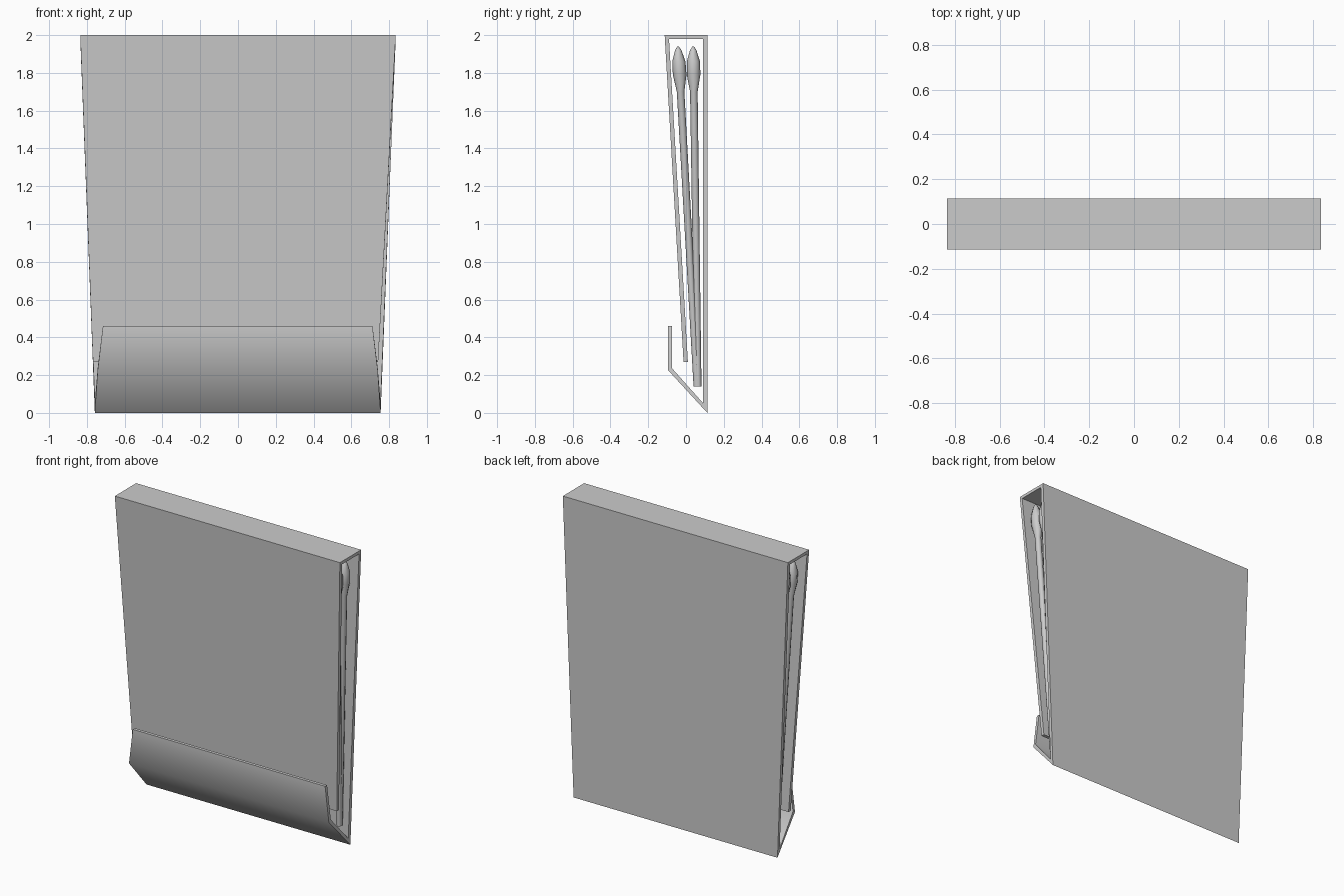
import bpy, bmesh, math
from mathutils import Vector

if "Cube" in bpy.data.objects:
    bpy.data.objects.remove(bpy.data.objects["Cube"])


def make_object(name, bm, angle):
    bmesh.ops.recalc_face_normals(bm, faces=bm.faces)
    mesh = bpy.data.meshes.new(name)
    bm.to_mesh(mesh)
    bm.free()
    obj = bpy.data.objects.new(name, mesh)
    bpy.context.collection.objects.link(obj)
    bpy.ops.object.select_all(action='DESELECT')
    obj.select_set(True)
    bpy.context.view_layer.objects.active = obj
    bpy.ops.object.shade_smooth_by_angle(angle=math.radians(angle))
    return obj


# folded cover: (outer y, z), (inner y, z), left x, right x at every fold
folds = [
    ((-0.013, 0.27), (0.010, 0.27), -0.768, 0.742),   # front panel, lower edge
    ((-0.113, 2.00), (-0.090, 1.98), -0.835, 0.835),  # top front fold
    ((0.113, 2.00), (0.090, 1.98), -0.835, 0.835),    # top back fold
    ((0.113, 0.00), (0.090, 0.052), -0.758, 0.755),   # bottom fold
    ((-0.094, 0.225), (-0.073, 0.235), -0.743, 0.740),  # striker fold
    ((-0.094, 0.46), (-0.073, 0.46), -0.715, 0.712),  # striker flap edge
]
bm = bmesh.new()
rings = []
for outer, inner, left, right in folds:
    corners = [(left, *outer), (right, *outer), (right, *inner), (left, *inner)]
    rings.append([bm.verts.new(c) for c in corners])
for a, b in zip(rings, rings[1:]):
    for i in range(4):
        j = (i + 1) % 4
        bm.faces.new((a[i], a[j], b[j], b[i]))
bm.faces.new(rings[0])
bm.faces.new(rings[-1])
make_object("cover", bm, 50)

# match: radius profile swept from stick end to head tip (z, radius)
PROFILE = [(0.14, 0.018), (1.70, 0.020), (1.79, 0.036),
           (1.86, 0.035), (1.92, 0.017), (1.94, 0.004)]
SIDES = 8


def add_match(bm, bottom, top):
    loops = []
    for z, r in PROFILE:
        c = bottom.lerp(top, (z - bottom.z) / (top.z - bottom.z))
        loops.append([bm.verts.new((c.x + r * math.cos(k * math.tau / SIDES),
                                    c.y + r * math.sin(k * math.tau / SIDES), z))
                      for k in range(SIDES)])
    for a, b in zip(loops, loops[1:]):
        for i in range(SIDES):
            j = (i + 1) % SIDES
            bm.faces.new((a[i], a[j], b[j], b[i]))
    bm.faces.new(loops[0])
    bm.faces.new(loops[-1])


# two rows of matches fanning out slightly towards the heads
COUNT = 10
for name, y_bottom, y_top in (("front_matches", 0.058, -0.042),
                              ("back_matches", 0.064, 0.038)):
    bm = bmesh.new()
    for i in range(COUNT):
        t = 2 * i / (COUNT - 1) - 1
        add_match(bm, Vector((0.71 * t, y_bottom, 0.14)),
                  Vector((0.765 * t, y_top, 1.94)))
    make_object(name, bm, 50)
